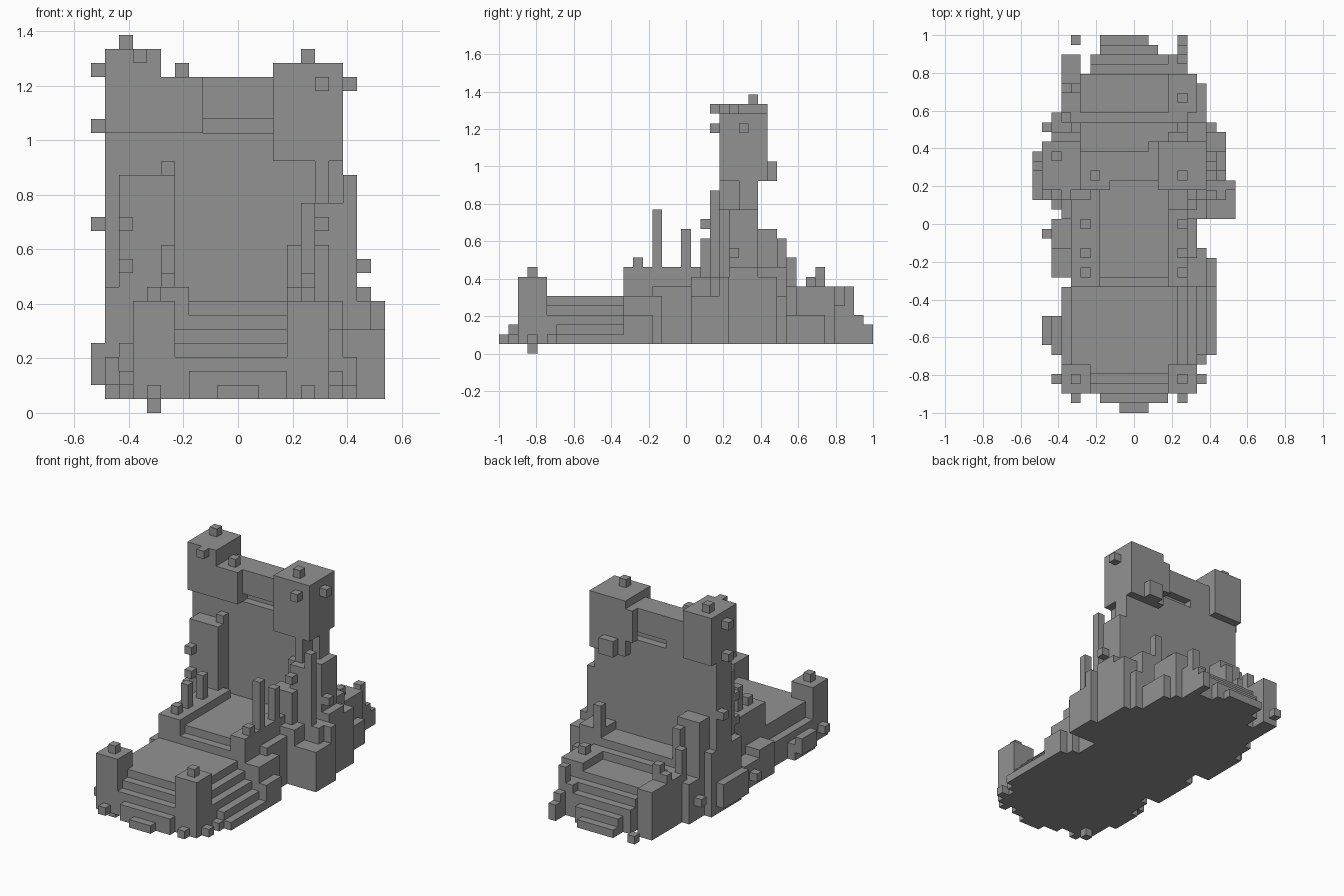
import bpy
from mathutils import Vector

default_cube = bpy.data.objects.get("Cube")
if default_cube:
    bpy.data.objects.remove(default_cube, do_unlink=True)

# The whole model sits on a regular block lattice
UNIT = 2 / 39
ORIGIN = Vector((-10.5, -19.5, 0)) * UNIT

stone = bpy.data.materials.new("grey_stone")
stone.use_nodes = True
stone.diffuse_color = (0.29, 0.29, 0.29, 1)
stone.node_tree.nodes["Principled BSDF"].inputs["Base Color"].default_value = stone.diffuse_color


def box(name, x, y, z):
    """Block filling the lattice ranges x, y and z."""
    corners = [ORIGIN + Vector((a, b, c)) * UNIT for a in x for b in y for c in z]
    faces = [(0, 1, 3, 2), (4, 6, 7, 5), (0, 4, 5, 1), (2, 3, 7, 6), (0, 2, 6, 4), (1, 5, 7, 3)]
    mesh = bpy.data.meshes.new(name)
    mesh.from_pydata(corners, [], faces)
    mesh.materials.append(stone)
    mesh.update()
    part = bpy.data.objects.new(name, mesh)
    bpy.context.collection.objects.link(part)
    return part


def stud(name, x, y, z, height=1):
    """Single-block post whose low corner is at x, y, z."""
    return box(name, (x, x + 1), (y, y + 1), (z, z + height))


# Front terrace with its central stair
box("front_terrace", (4, 15), (4, 14), (1, 6))
for step, (left, right) in enumerate([(9, 12), (7, 14), (6, 14), (6, 14)]):
    top = step + 2
    box("front_stair", (left, right), (step, step + 1), (1, top))
box("front_terrace_right_edge", (3, 5), (5, 13), (1, 4))

# Front corner towers
for side, left in (("left", 14), ("right", 3)):
    box(side + "_front_tower", (left, left + 3), (2, 5), (1, 8))
    stud(side + "_front_tower_finial", left + 1, 3, 8)
    stud(side + "_front_tower_toe", left + 1, 1, 1)
stud("hanging_stone", 4, 3, 0)
stud("tower_side_stud", 2, 3, 2)
for y in (3, 5):
    stud("tower_side_stud", 17, y, 1)

# Side steps falling away from the front terrace
for step in range(4):
    out = 15 + step
    box("left_side_step", (out, out + 1), (5 + step // 2, 13), (1, 5 - step))
box("left_side_bank", (17, 19), (7, 13), (1, 2))
box("right_side_ledge", (2, 3), (6, 10), (1, 3))
box("right_side_block", (1, 2), (7, 10), (2, 4))

# Upper court with parapets
box("court_lip", (6, 15), (13, 14), (1, 7))
box("court_floor", (6, 15), (14, 25), (1, 8))
box("right_parapet", (4, 7), (13, 23), (1, 9))
box("left_parapet", (14, 16), (13, 23), (1, 9))

# Parapet posts
for side, x, heights in (("left", 15, (1, 6, 4)), ("right", 5, (1, 3, 3))):
    for y, height in zip((14, 16, 19), heights):
        stud(side + "_parapet_post", x, y, 9, height)

# Blocks banked against the court
box("left_court_bank", (16, 18), (13, 17), (1, 6))
box("left_court_foot", (18, 19), (13, 16), (1, 4))
box("left_court_pier", (16, 17), (16, 21), (1, 7))
box("right_court_bank", (2, 4), (14, 17), (1, 5))
box("right_court_pier", (2, 4), (17, 20), (1, 4))
stud("right_court_stud", 1, 18, 2)

# Foundations around the gate
box("gate_base", (3, 18), (20, 28), (1, 8))
box("left_gate_bastion", (17, 21), (20, 24), (1, 6))
box("left_bastion_back", (18, 20), (22, 29), (1, 8))
box("left_bastion_cap", (18, 21), (23, 24), (1, 8))
box("left_bastion_crest", (17, 20), (24, 27), (1, 9))
box("right_gate_base", (1, 4), (22, 28), (1, 9))
box("right_gate_shelf", (0, 1), (22, 27), (2, 5))

# Gate wall with a shallow slot below the beam
box("gate_wall", (3, 17), (24, 27), (1, 20))
box("gate_wall_left_end", (17, 18), (25, 27), (1, 20))
box("gate_wall_right_end", (1, 3), (24, 27), (1, 20))
box("slot_core", (8, 13), (25, 26), (20, 21))

# Buttresses in front of the wall
box("right_buttress", (2, 6), (22, 25), (1, 17))
stud("right_buttress_tip", 5, 23, 17)
box("left_buttress", (15, 18), (23, 26), (1, 15))
box("left_buttress_face", (16, 18), (22, 23), (1, 15))
box("left_buttress_neck", (16, 17), (23, 25), (1, 18))
box("left_buttress_front", (14, 17), (21, 23), (1, 12))
box("left_buttress_side", (18, 19), (24, 27), (1, 15))
stud("left_buttress_spire", 18, 22, 1, 16)
stud("left_buttress_stud", 19, 24, 10)
stud("left_buttress_front_stud", 16, 21, 13)
for z in (10, 13):
    stud("right_buttress_stud", 2, 21, z)
stud("right_wall_side_stud", 0, 26, 13)

# Twin gate heads and the beam between them
box("right_gate_head", (1, 5), (23, 28), (20, 26))
box("left_gate_head", (13, 18), (23, 28), (18, 25))
box("beam_shoulder", (5, 8), (23, 27), (20, 24))
box("beam_middle", (8, 13), (24, 27), (21, 24))
box("beam_rear_corner", (12, 13), (27, 28), (20, 24))

# Studs on the gate heads
for x, y, z in ((2, 26, 26), (6, 24, 24), (15, 24, 25)):
    stud("gate_finial", x, y, z)
for x, y, z in ((3, 22, 25), (16, 22, 23), (18, 25, 23), (0, 25, 24), (0, 25, 20)):
    stud("gate_head_stud", x, y, z)
box("gate_head_rear_stud", (14, 16), (28, 29), (18, 20))

# Rear landing and steps below the wall
box("rear_landing", (4, 16), (27, 30), (1, 8))
box("rear_landing_step", (4, 16), (30, 31), (1, 7))
box("rear_terrace", (4, 15), (31, 35), (1, 6))
for step, (left, right) in enumerate([(6, 15), (6, 15), (7, 13), (7, 12)]):
    near = 35 + step
    box("rear_stair", (left, right), (near, near + 1), (1, 5 - step))

# Rear side towers
box("right_rear_tower", (3, 5), (31, 37), (1, 7))
box("right_rear_tower_top", (3, 5), (33, 34), (1, 8))
stud("right_rear_finial", 4, 33, 8)
box("left_rear_tower", (14, 17), (31, 35), (1, 7))
box("left_rear_ledge", (17, 18), (31, 34), (1, 4))
box("left_rear_end", (14, 16), (35, 37), (1, 5))
stud("left_rear_finial", 15, 32, 7)
stud("left_rear_post", 15, 36, 1, 6)
stud("rear_corner_stud", 4, 38, 1)
stud("left_rear_toe", 15, 37, 1, 3)
stud("left_rear_toe_tip", 15, 38, 1, 2)

# Piers stepping down behind the wall
box("right_rear_pier", (2, 5), (27, 29), (1, 13))
stud("right_rear_shaft", 4, 29, 1, 11)
stud("right_rear_stump", 3, 30, 1, 9)
box("right_rear_flank", (2, 4), (27, 31), (1, 6))
stud("right_rear_side_stud", 1, 29, 3)
box("left_rear_pier", (15, 18), (27, 30), (1, 9))
stud("left_rear_shaft", 15, 29, 9, 3)
box("left_rear_flank", (17, 19), (27, 30), (1, 6))
box("left_rear_foot", (16, 18), (29, 31), (1, 4))
